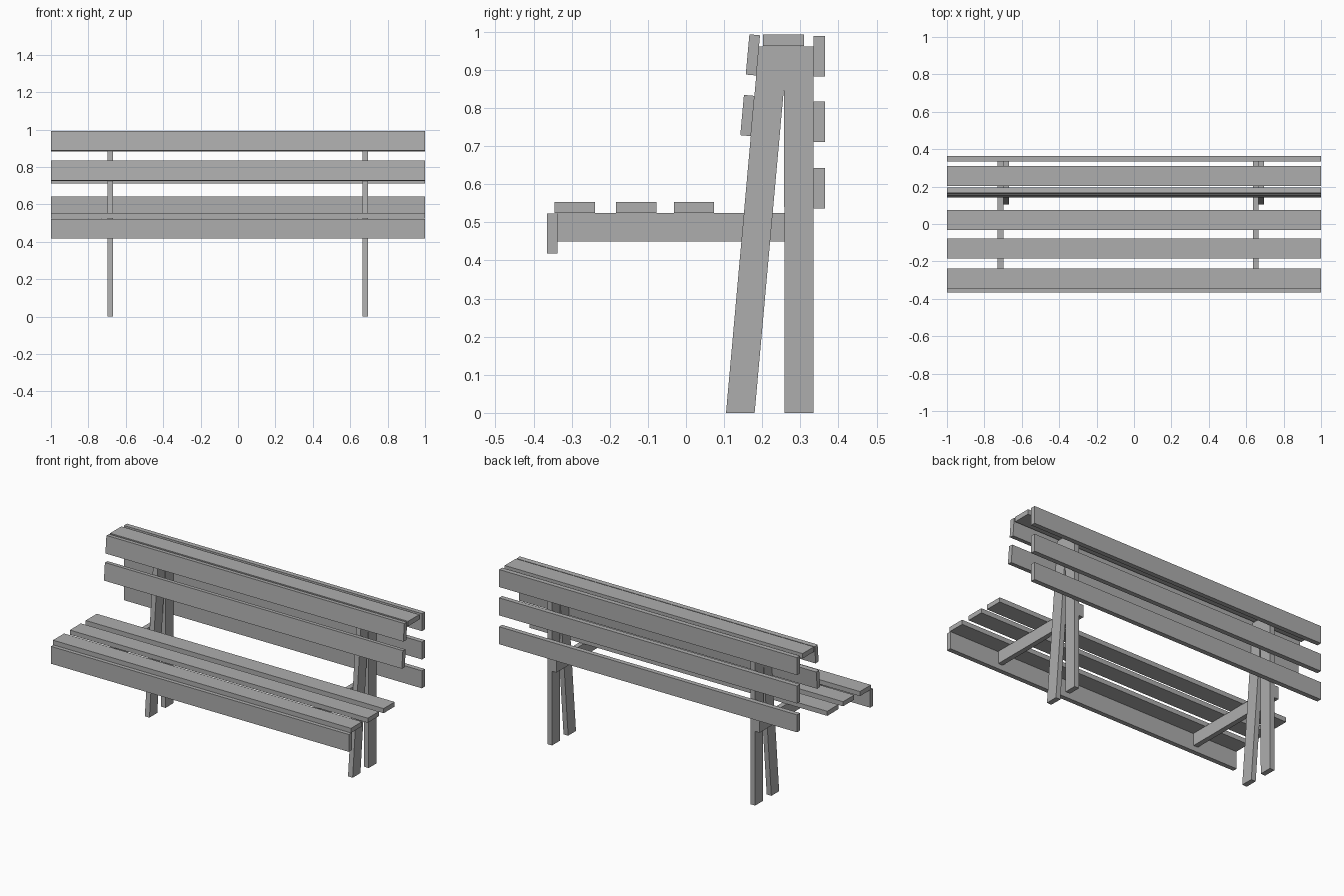
import bpy, bmesh, math
from mathutils import Vector

cube = bpy.data.objects.get("Cube")
if cube:
    bpy.data.objects.remove(cube, do_unlink=True)

# Single grey finish
grey = bpy.data.materials.new("plain_grey")
grey.use_nodes = True
colour = (0.42, 0.42, 0.42, 1)
grey.diffuse_color = colour
grey.node_tree.nodes["Principled BSDF"].inputs["Base Color"].default_value = colour


def extrude_profile(name, points, x0, x1):
    """Prism from a (y, z) outline, running from x0 to x1."""
    bm = bmesh.new()
    face = bm.faces.new([bm.verts.new((x0, y, z)) for y, z in points])
    result = bmesh.ops.extrude_face_region(bm, geom=[face])
    moved = [v for v in result["geom"] if isinstance(v, bmesh.types.BMVert)]
    bmesh.ops.translate(bm, verts=moved, vec=(x1 - x0, 0, 0))
    bmesh.ops.recalc_face_normals(bm, faces=bm.faces)
    mesh = bpy.data.meshes.new(name)
    bm.to_mesh(mesh)
    bm.free()
    mesh.materials.append(grey)
    obj = bpy.data.objects.new(name, mesh)
    bpy.context.collection.objects.link(obj)
    return obj


def board(name, y0, y1, z0, z1, x0=-1, x1=1):
    return extrude_profile(name, [(y0, z0), (y1, z0), (y1, z1), (y0, z1)], x0, x1)


WIDE, THICK = 0.106, 0.028
LEAN = 0.09  # forward slope of the front legs

# Seat slats and front apron
for i, y in enumerate((-0.345, -0.184, -0.032)):
    board(f"seat_slat_{i + 1}", y, y + WIDE, 0.525, 0.525 + THICK)
board("seat_front_apron", -0.365, -0.337, 0.418, 0.523)

# Top rail and upright slats on the rear
board("top_rail", 0.202, 0.31, 0.963, 0.993)
for i, z in enumerate((0.883, 0.711, 0.536)):
    board(f"rear_slat_{i + 1}", 0.335, 0.364, z, z + WIDE)

# Backrest slats lying against the sloping legs
up = Vector((LEAN, 1)).normalized()
out = Vector((-up.y, up.x))
for i, z in enumerate((0.885, 0.726)):
    foot = Vector((0.105 + LEAN * z, z))
    outline = [foot, foot + up * WIDE, foot + up * WIDE + out * THICK, foot + out * THICK]
    extrude_profile(f"backrest_slat_{i + 1}", outline, -1, 1)

# Split-leg frames, each with a seat beam fixed to the same side
frame = [(0.105, 0), (0.18, 0), (0.257, 0.852), (0.259, 0),
         (0.335, 0), (0.335, 0.961), (0.191, 0.961)]
for side, x in (("right", -0.699), ("left", 0.665)):
    extrude_profile(f"{side}_leg_frame", frame, x, x + 0.031)
    board(f"{side}_seat_beam", -0.337, 0.335, 0.45, 0.525, x - 0.03, x)
